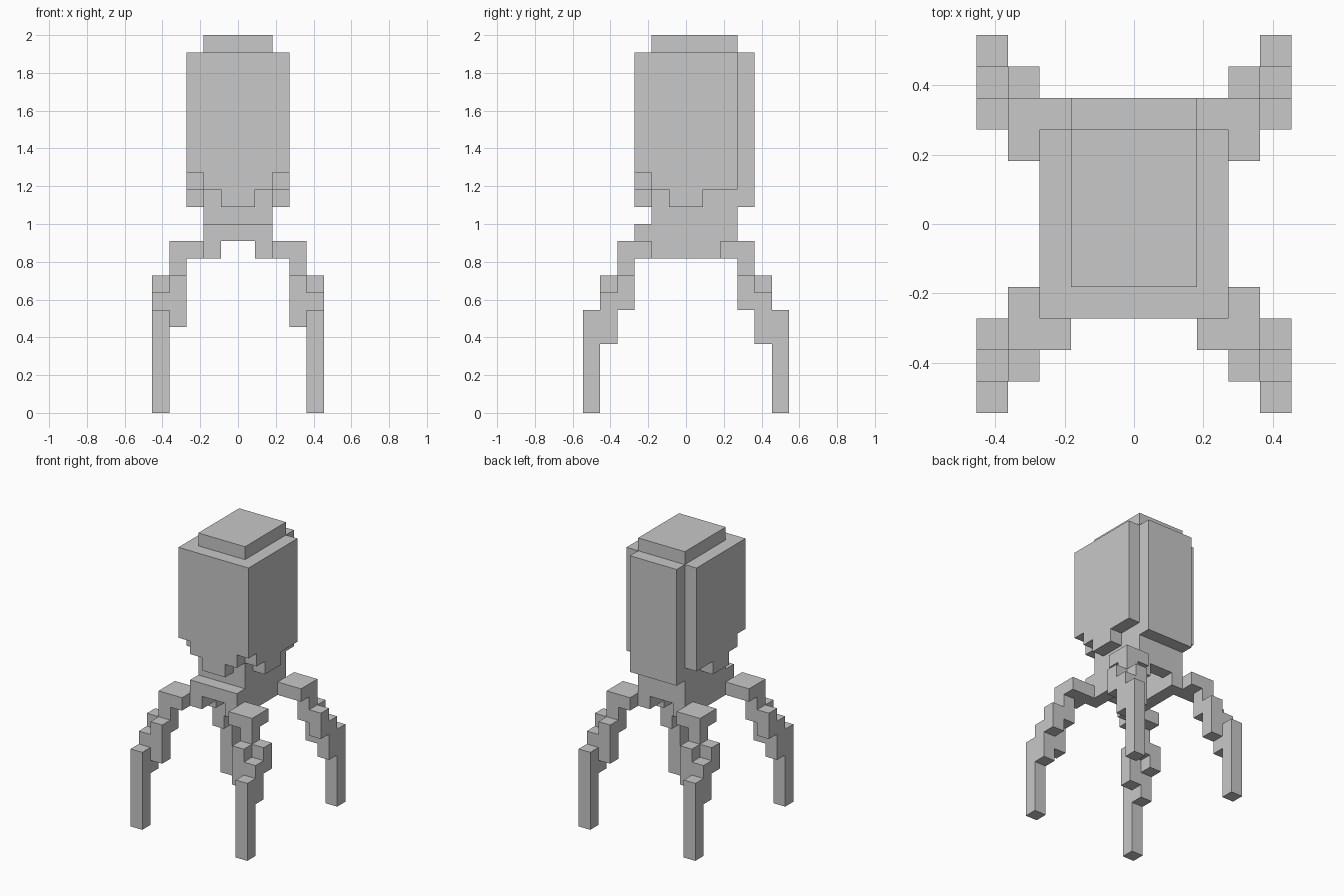
import bpy
import bmesh
from mathutils import Vector

U = 2 / 22  # one block; the whole model is 22 blocks tall

cube = bpy.data.objects.get("Cube")
if cube:
    bpy.data.objects.remove(cube, do_unlink=True)

grey = bpy.data.materials.new("light_grey")
grey.use_nodes = True
colour = (0.58, 0.58, 0.58, 1)
grey.diffuse_color = colour
grey.node_tree.nodes["Principled BSDF"].inputs["Base Color"].default_value = colour


def build(name, boxes, sx=1, sy=1):
    """One object from boxes given as (x0, x1, y0, y1, z0, z1) in blocks."""
    bm = bmesh.new()
    for x0, x1, y0, y1, z0, z1 in boxes:
        verts = bmesh.ops.create_cube(bm, size=1)["verts"]
        centre = Vector((sx * (x0 + x1), sy * (y0 + y1), z0 + z1)) / 2
        size = Vector((x1 - x0, y1 - y0, z1 - z0))
        for v in verts:
            v.co = (v.co * size + centre) * U
    mesh = bpy.data.meshes.new(name)
    bm.to_mesh(mesh)
    bm.free()
    mesh.materials.append(grey)
    obj = bpy.data.objects.new(name, mesh)
    bpy.context.collection.objects.link(obj)
    return obj


# Neck: four walls around a hollow that opens downwards
build("neck", [
    (-2, -1, -2, 3, 10, 13),
    (1, 2, -2, 3, 10, 13),
    (-1, 1, -2, -1, 10, 13),
    (-1, 1, 2, 3, 10, 13),
])

# Solid head core, rising through the shell to form the cap
build("core_and_cap", [(-2, 2, -2, 3, 13, 22)])

# Base: front lip and two rails with an open channel between them
build("front_lip", [(-2, 2, -3, -2, 10, 11)])
for side, s in (("left", 1), ("right", -1)):
    build(side + "_base_rail", [(1, 2, -3, 3, 9, 10)], sx=s)

# Head shell with stepped lower edges
TOP = 21
front = [(-1, 1, 12), (-2, -1, 13), (1, 2, 13), (-3, -2, 14), (2, 3, 14)]
build("front_panel", [(a, b, -3, -2, low, TOP) for a, b, low in front])
side_steps = [(-2, -1, 13), (-1, 1, 12), (1, 3, 13)]
for side, s in (("left", 1), ("right", -1)):
    build(side + "_panel", [(2, 3, a, b, low, TOP) for a, b, low in side_steps], sx=s)
build("back_panel", [(-2, 2, 3, 4, 12, TOP)])

# Four legs, stepping outwards and down from the base
leg = [
    (2, 4, 2, 4, 9, 10),  # hip
    (3, 4, 3, 4, 7, 9),   # thigh
    (3, 4, 4, 5, 5, 8),   # knee, outer y
    (4, 5, 3, 4, 6, 8),   # knee, outer x
    (4, 5, 4, 5, 4, 7),   # shin
    (4, 5, 5, 6, 0, 6),   # foot
]
for side, s in (("left", 1), ("right", -1)):
    for end, t in (("front", -1), ("back", 1)):
        build(f"{end}_{side}_leg", leg, sx=s, sy=t)
